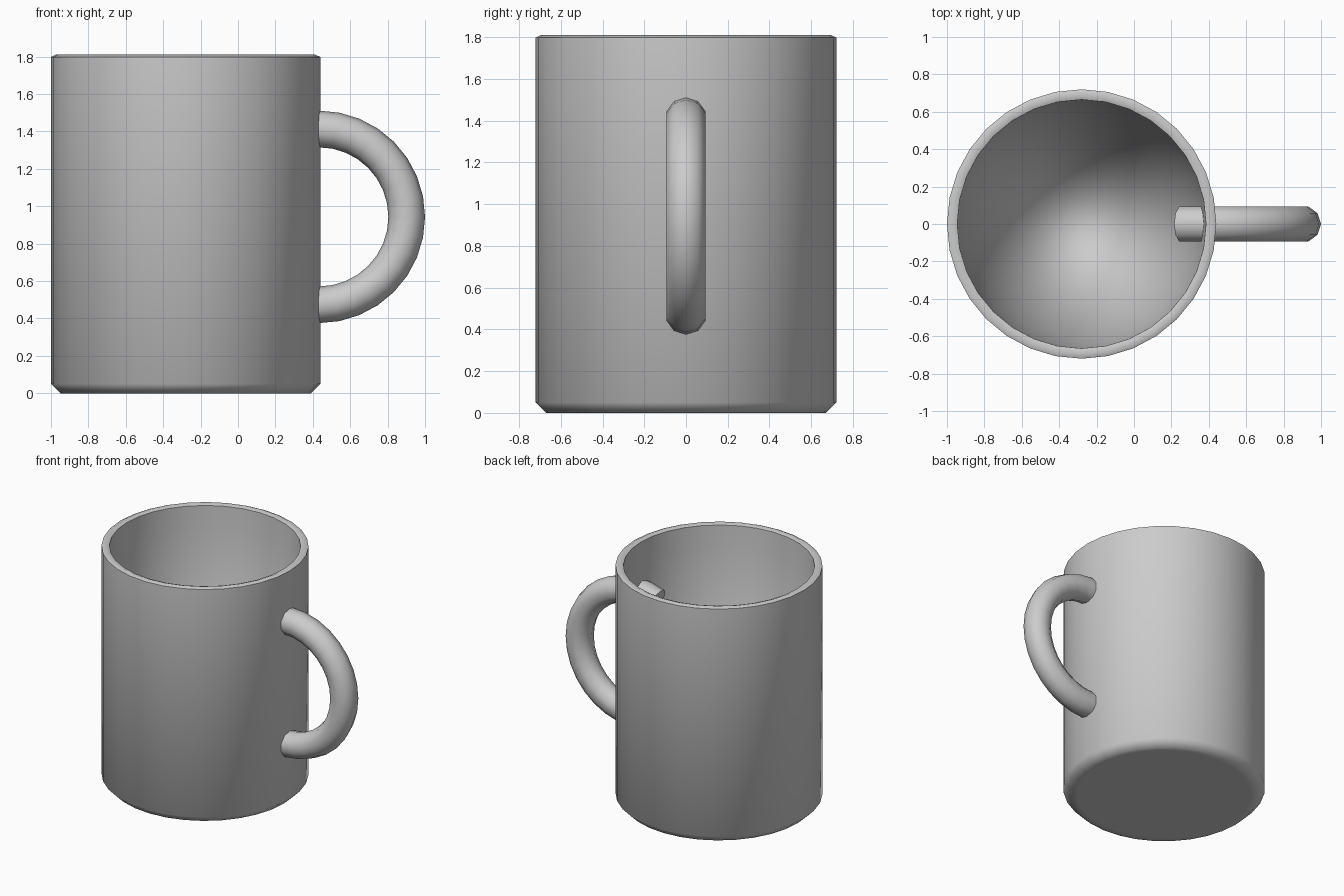
import bpy, bmesh, math

if "Cube" in bpy.data.objects:
    bpy.data.objects.remove(bpy.data.objects["Cube"])

CENTER_X = -0.28      # mug axis
HEIGHT = 1.81
OUTER, INNER = 0.72, 0.665
SIDES = 32

clay = bpy.data.materials.new("light_grey")
clay.diffuse_color = (0.6, 0.6, 0.6, 1)
clay.use_nodes = True
clay.node_tree.nodes["Principled BSDF"].inputs["Base Color"].default_value = clay.diffuse_color


def finish(bm, name, angle):
    """Turn a bmesh into a smooth shaded object."""
    bmesh.ops.remove_doubles(bm, verts=bm.verts[:], dist=1e-4)
    bmesh.ops.recalc_face_normals(bm, faces=bm.faces[:])
    mesh = bpy.data.meshes.new(name)
    bm.to_mesh(mesh)
    bm.free()
    mesh.materials.append(clay)
    obj = bpy.data.objects.new(name, mesh)
    bpy.context.collection.objects.link(obj)
    bpy.ops.object.select_all(action='DESELECT')
    obj.select_set(True)
    bpy.context.view_layer.objects.active = obj
    bpy.ops.object.shade_smooth_by_angle(angle=math.radians(angle))
    return obj


# Mug body: chamfered foot, straight wall, softly ridged rim, deep rounded bowl
profile = [(0, 0), (0.62, 0), (0.67, 0), (OUTER, 0.05),
           (OUTER, HEIGHT - 0.012), (0.695, HEIGHT)]
rim_z, depth, rings = HEIGHT - 0.012, 1.65, 16
for i in range(rings + 1):
    a = math.pi / 2 * i / rings
    profile.append((INNER * math.cos(a), rim_z - depth * math.sin(a)))

bm = bmesh.new()
verts = [bm.verts.new((r, 0, z)) for r, z in profile]
edges = [bm.edges.new(pair) for pair in zip(verts, verts[1:])]
bmesh.ops.spin(bm, geom=verts + edges, cent=(0, 0, 0), axis=(0, 0, 1),
               angle=math.tau, steps=SIDES, use_merge=False)
body = finish(bm, "mug_body", 60)
body.location.x = CENTER_X

# Handle: ten-sided tube swept past a half circle, ends buried in the wall
MAJOR, MINOR, TUBE_SIDES = 0.47, 0.098, 10
START, STEPS = math.radians(-112.5), 20
bm = bmesh.new()
loops = []
for i in range(STEPS + 1):
    a = START - 2 * START * i / STEPS
    loop = []
    for j in range(TUBE_SIDES):
        t = math.tau * j / TUBE_SIDES
        d = MAJOR + MINOR * math.cos(t)
        loop.append(bm.verts.new((d * math.cos(a), MINOR * math.sin(t), d * math.sin(a))))
    loops.append(loop)
for a, b in zip(loops, loops[1:]):
    for j in range(TUBE_SIDES):
        k = (j + 1) % TUBE_SIDES
        bm.faces.new((a[j], a[k], b[k], b[j]))
bm.faces.new(loops[0])
bm.faces.new(loops[-1])
handle = finish(bm, "handle", 50)
handle.location = (0.432, 0, 0.943)
